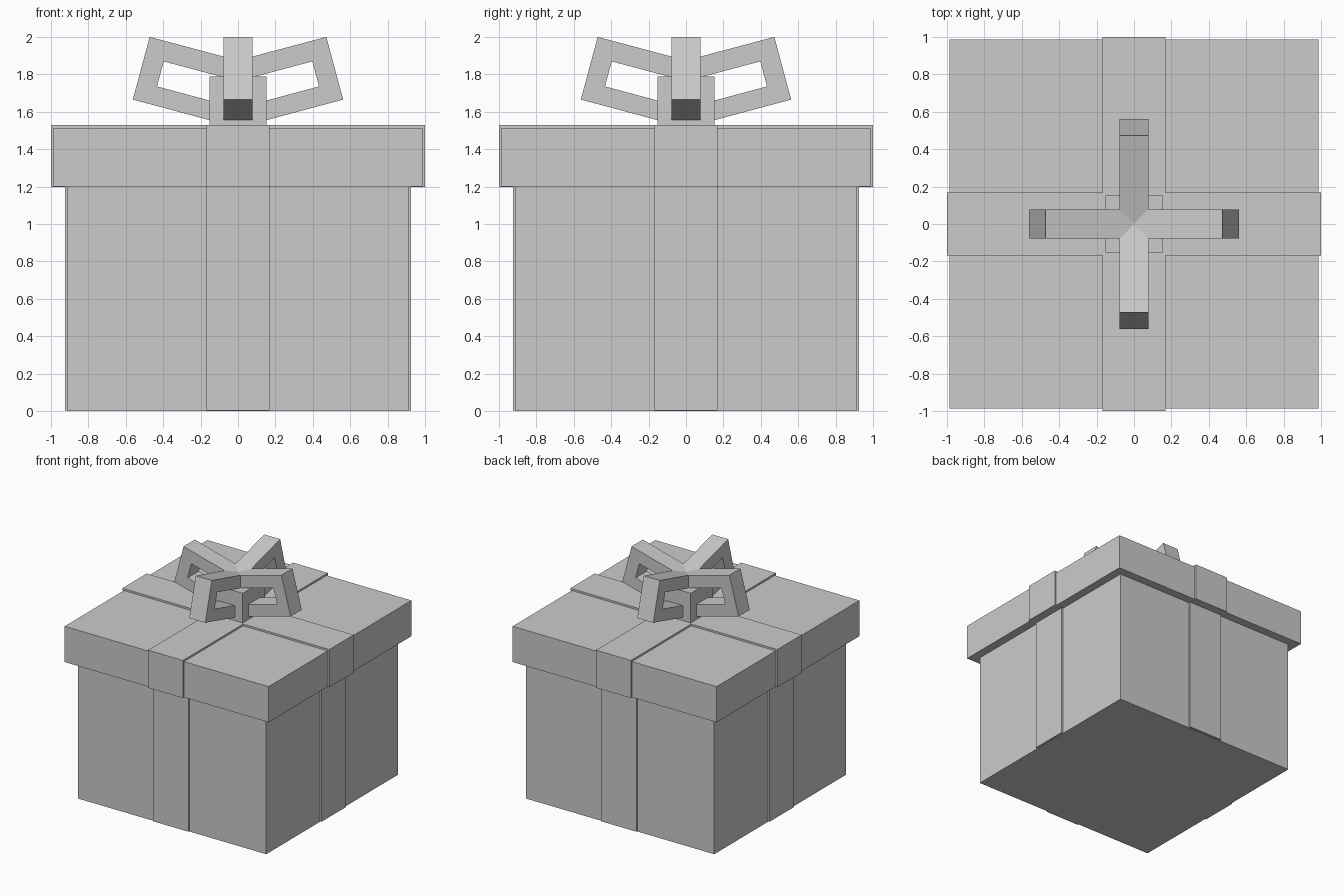
import bpy, bmesh, math
from mathutils import Matrix, Vector

if "Cube" in bpy.data.objects:
    bpy.data.objects.remove(bpy.data.objects["Cube"])

grey = bpy.data.materials.new("light grey")
grey.diffuse_color = (0.6, 0.6, 0.6, 1)
grey.use_nodes = True
grey.node_tree.nodes["Principled BSDF"].inputs["Base Color"].default_value = grey.diffuse_color


def prism(name, profile, to_3d, depth, turn=0):
    """Extrude a closed 2D profile along depth, then turn it about z."""
    bm = bmesh.new()
    face = bm.faces.new([bm.verts.new(to_3d(a, b)) for a, b in profile])
    ext = bmesh.ops.extrude_face_region(bm, geom=[face])
    moved = [v for v in ext["geom"] if isinstance(v, bmesh.types.BMVert)]
    bmesh.ops.translate(bm, vec=Vector(depth), verts=moved)
    bmesh.ops.transform(bm, matrix=Matrix.Rotation(turn, 4, 'Z'), verts=bm.verts)
    bmesh.ops.recalc_face_normals(bm, faces=bm.faces)
    mesh = bpy.data.meshes.new(name)
    bm.to_mesh(mesh)
    bm.free()
    mesh.materials.append(grey)
    obj = bpy.data.objects.new(name, mesh)
    bpy.context.collection.objects.link(obj)
    return obj


def upright(name, profile, z0, z1):
    return prism(name, profile, lambda x, y: (x, y, z0), (0, 0, z1 - z0))


def square(r):
    return [(-r, -r), (r, -r), (r, r), (-r, r)]


def cross(r, w):
    return [(-w, -r), (w, -r), (w, -w), (r, -w), (r, w), (w, w),
            (w, r), (-w, r), (-w, w), (-r, w), (-r, -w), (-w, -w)]


# Box and lid
upright("box_body", square(0.91), 0, 1.21)
upright("box_lid", square(0.985), 1.2, 1.512)

# Crossed ribbons, slightly proud of the box and lid
upright("body_ribbon", cross(0.925, 0.168), 0.004, 1.2)
upright("lid_ribbon", cross(1.0, 0.168), 1.199, 1.528)

# Knot and four tilted bow loops
upright("bow_knot", square(0.153), 1.52, 1.787)
loop = [(0, 1.874), (0.472, 2.0), (0.562, 1.665), (0.1, 1.541),
        (0.1, 1.646), (0.433, 1.735), (0.397, 1.869), (0, 1.763)]
for i in range(4):
    prism(f"bow_loop_{i + 1}", loop, lambda x, z: (x, -0.077, z),
          (0, 0.154, 0), i * math.pi / 2)
